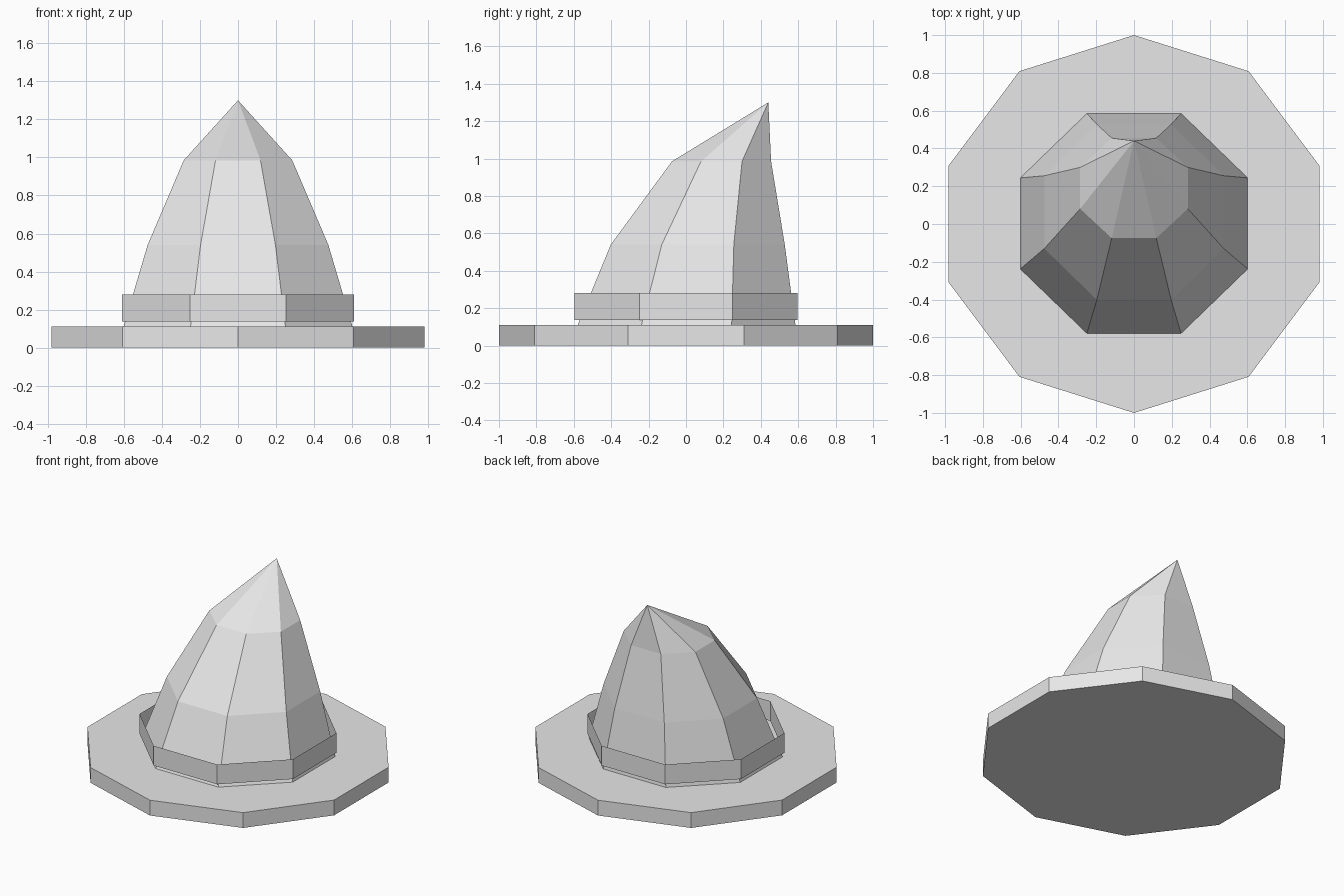
import bpy, bmesh, math

if "Cube" in bpy.data.objects:
    bpy.data.objects.remove(bpy.data.objects["Cube"])

grey = bpy.data.materials.new("light_grey")
grey.diffuse_color = (0.8, 0.8, 0.8, 1)
grey.use_nodes = True
grey.node_tree.nodes["Principled BSDF"].inputs["Base Color"].default_value = grey.diffuse_color


def loft(name, sides, turn, rings, apex=None, caps=False):
    """Skin a stack of regular rings given as (z, centre_y, radius_x, radius_y)."""
    bm = bmesh.new()
    loops = []
    for z, cy, rx, ry in rings:
        angles = [turn + 2 * math.pi * i / sides for i in range(sides)]
        loops.append([bm.verts.new((rx * math.cos(a), cy + ry * math.sin(a), z))
                      for a in angles])
    for low, high in zip(loops, loops[1:]):
        for i in range(sides):
            j = (i + 1) % sides
            bm.faces.new((low[i], low[j], high[j], high[i]))
    if apex:
        tip = bm.verts.new(apex)
        for i in range(sides):
            bm.faces.new((loops[-1][i], loops[-1][(i + 1) % sides], tip))
    if caps:
        bm.faces.new(loops[0][::-1])
        bm.faces.new(loops[-1])
    mesh = bpy.data.meshes.new(name)
    bm.to_mesh(mesh)
    bm.free()
    mesh.materials.append(grey)
    obj = bpy.data.objects.new(name, mesh)
    bpy.context.collection.objects.link(obj)
    return obj


eighth = math.pi / 8
k = 1 / math.cos(eighth)  # flat-to-flat half width -> corner radius

# Ten-sided brim with a corner at front and back
loft("brim", 10, math.pi / 2,
     [(0, 0, 1.032, 1), (0.11, 0, 1.032, 1)], caps=True)

# Eight-sided crown bending backwards to a point
loft("crown", 8, eighth,
     [(0.11, 0.003, 0.602 * k, 0.582 * k),
      (0.54, 0.063, 0.475 * k, 0.465 * k),
      (0.985, 0.19, 0.285 * k, 0.265 * k)],
     apex=(0, 0.44, 1.3))

# Open, paper-thin band standing around the crown
loft("band", 8, eighth,
     [(0.138, 0, 0.61 * k, 0.597 * k), (0.28, 0, 0.61 * k, 0.597 * k)])
